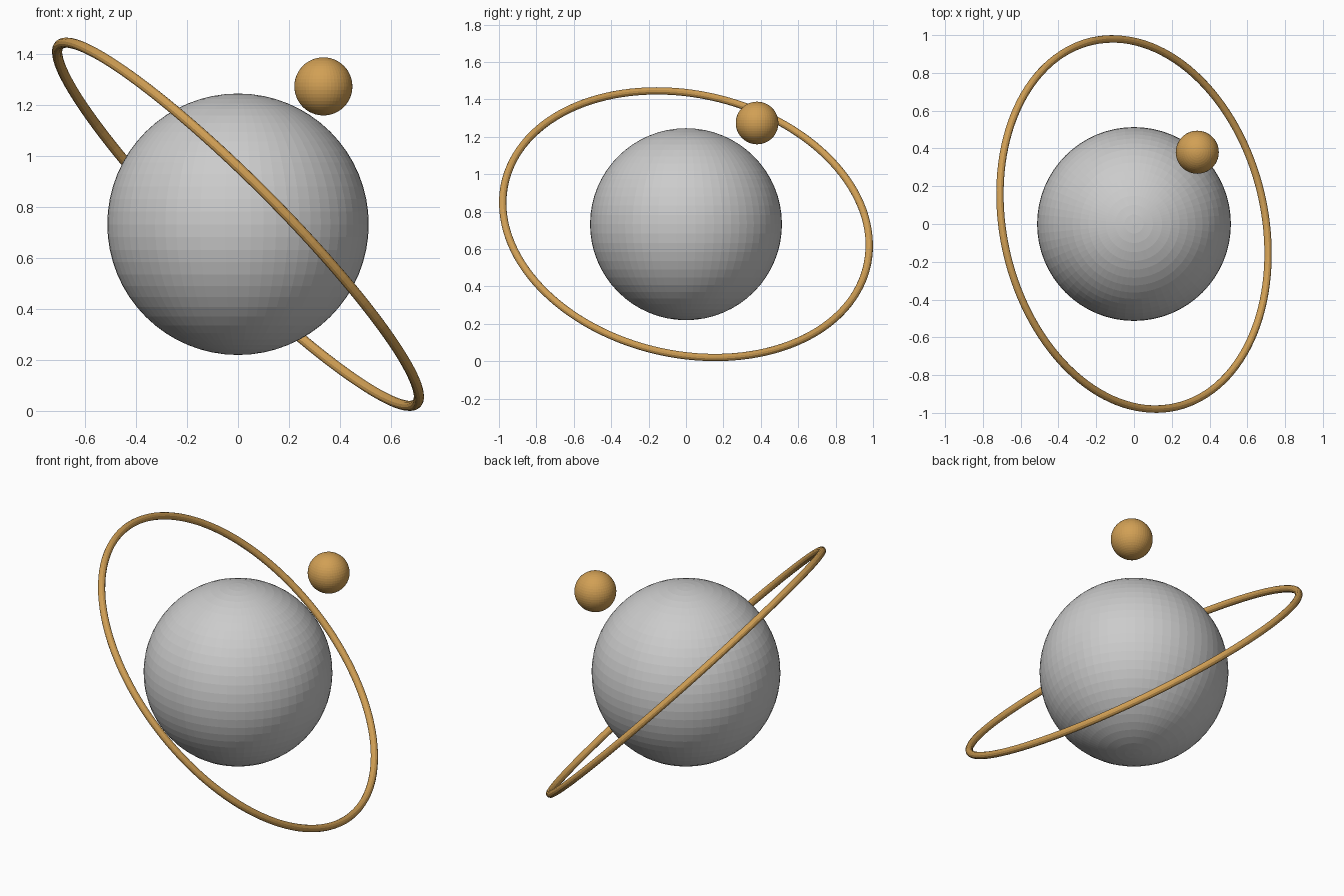
import bpy
from mathutils import Vector

if "Cube" in bpy.data.objects:
    bpy.data.objects.remove(bpy.data.objects["Cube"])

CENTRE = Vector((0, 0, 0.733))


def material(name, colour):
    mat = bpy.data.materials.new(name)
    mat.diffuse_color = (*colour, 1)
    mat.use_nodes = True
    mat.node_tree.nodes["Principled BSDF"].inputs["Base Color"].default_value = mat.diffuse_color
    return mat


def finish(name, mat):
    obj = bpy.context.object
    obj.name = name
    obj.data.materials.append(mat)
    return obj


grey = material("light grey", (0.6, 0.6, 0.6))
gold = material("warm gold", (0.64, 0.35, 0.09))

# Large central globe
bpy.ops.mesh.primitive_uv_sphere_add(segments=64, ring_count=32, radius=0.513, location=CENTRE)
finish("globe", grey)

# Small moon floating outside the ring
bpy.ops.mesh.primitive_uv_sphere_add(segments=48, ring_count=24, radius=0.114, location=(0.335, 0.38, 1.274))
finish("moon", gold)

# Thin tilted ring around the globe
axis = Vector((0.699, 0.162, 0.696))
bpy.ops.mesh.primitive_torus_add(major_segments=128, minor_segments=12, major_radius=0.993,
                                 minor_radius=0.02, location=CENTRE,
                                 rotation=axis.to_track_quat('Z', 'Y').to_euler())
finish("orbit_ring", gold)
